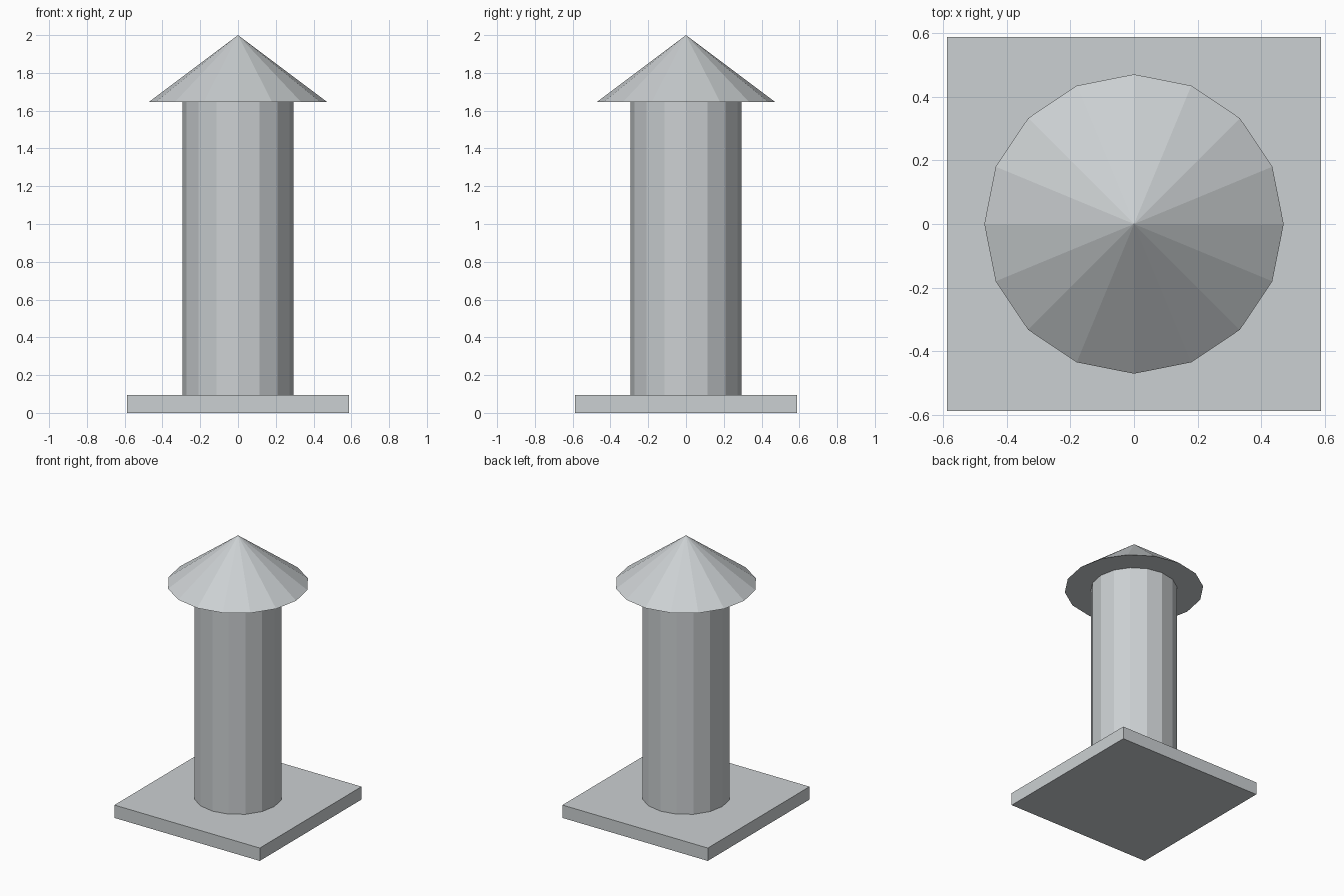
import bpy

if "Cube" in bpy.data.objects:
    bpy.data.objects.remove(bpy.data.objects["Cube"])

metal = bpy.data.materials.new("light_grey_metal")
metal.diffuse_color = (0.60, 0.63, 0.645, 1.0)
metal.use_nodes = True
metal.node_tree.nodes["Principled BSDF"].inputs["Base Color"].default_value = metal.diffuse_color

S = 1 / 1.7                    # unit scale
BASE_H = 0.16 * S
CAP_H = 0.6 * S
CAP_Z = 2.0 - CAP_H            # underside of the cap


def finish(name):
    obj = bpy.context.object
    obj.name = name
    obj.data.materials.append(metal)
    return obj


# Square base plate
bpy.ops.mesh.primitive_cube_add(size=1, location=(0, 0, BASE_H / 2))
base = finish("base_plate")
base.scale = (2 * S, 2 * S, BASE_H)

# Sixteen-sided pipe
bpy.ops.mesh.primitive_cylinder_add(vertices=16, radius=0.5 * S, depth=CAP_Z - BASE_H,
                                    location=(0, 0, (CAP_Z + BASE_H) / 2))
finish("pipe")

# Conical rain cap
bpy.ops.mesh.primitive_cone_add(vertices=16, radius1=0.8 * S, radius2=0, depth=CAP_H,
                                location=(0, 0, CAP_Z + CAP_H / 2))
finish("rain_cap")
